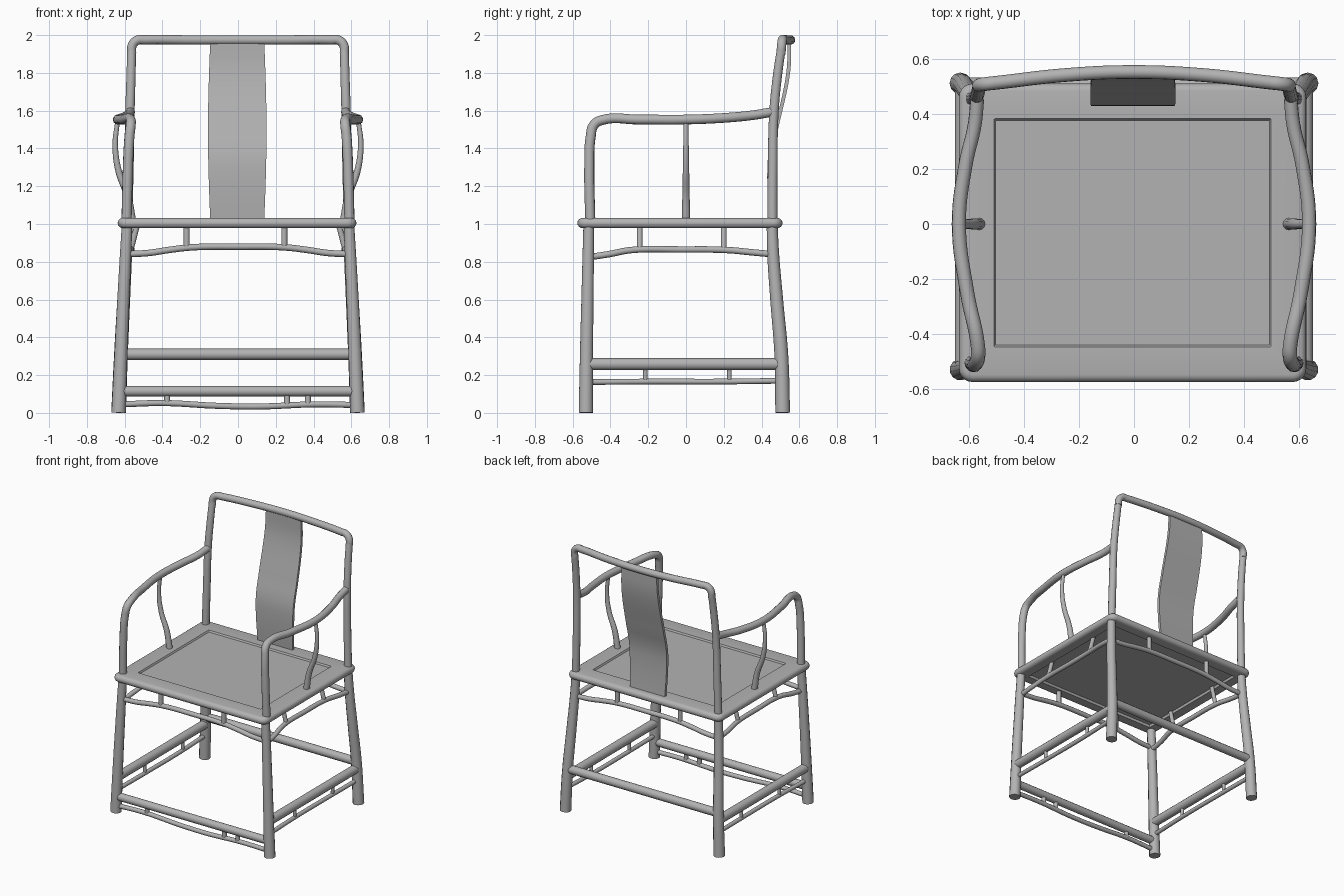
import bpy, bmesh, math
from mathutils import Vector

cube = bpy.data.objects.get("Cube")
if cube:
    bpy.data.objects.remove(cube, do_unlink=True)

# One plain grey for the whole chair
GREY = (0.45, 0.45, 0.45, 1)
grey = bpy.data.materials.new("plain_grey")
grey.use_nodes = True
grey.diffuse_color = GREY
grey.node_tree.nodes["Principled BSDF"].inputs["Base Color"].default_value = GREY


def finish(obj, angle=40):
    """Give the part its material and smooth its round surfaces."""
    bpy.ops.object.select_all(action='DESELECT')
    obj.select_set(True)
    bpy.context.view_layer.objects.active = obj
    if obj.type == 'CURVE':
        bpy.ops.object.convert(target='MESH')
        obj = bpy.context.object
    obj.data.materials.clear()
    obj.data.materials.append(grey)
    bpy.ops.object.shade_smooth_by_angle(angle=math.radians(angle))
    return obj


def rod(name, points, radius, end_radius=None):
    """A round bar through the points, tapering if an end radius is given."""
    end_radius = end_radius or radius
    curve = bpy.data.curves.new(name, 'CURVE')
    curve.dimensions = '3D'
    curve.bevel_depth = 1
    curve.bevel_resolution = 4
    curve.resolution_u = 8
    curve.use_fill_caps = True
    spline = curve.splines.new('BEZIER')
    spline.bezier_points.add(len(points) - 1)
    for i, (bp, p) in enumerate(zip(spline.bezier_points, points)):
        bp.co = p
        bp.radius = radius + (end_radius - radius) * i / (len(points) - 1)
        bp.handle_left_type = bp.handle_right_type = 'AUTO'
    obj = bpy.data.objects.new(name, curve)
    bpy.context.collection.objects.link(obj)
    return finish(obj)


def mesh_part(name, bm, angle=40):
    bmesh.ops.recalc_face_normals(bm, faces=bm.faces)
    mesh = bpy.data.meshes.new(name)
    bm.to_mesh(mesh)
    bm.free()
    obj = bpy.data.objects.new(name, mesh)
    bpy.context.collection.objects.link(obj)
    return finish(obj, angle)


# Seat: rounded frame with a sunken panel, lofted from (inset, height) rings
def seat_ring(bm, inset, z, steps=5):
    hx, hy = 0.632 - inset, 0.543 - inset
    r = max(0.05 - inset, 0.003)
    ring = []
    for k, (sx, sy) in enumerate([(1, 1), (-1, 1), (-1, -1), (1, -1)]):
        for s in range(steps + 1):
            a = math.pi / 2 * (k + s / steps)
            ring.append(bm.verts.new((sx * (hx - r) + r * math.cos(a) - 0.005,
                                      sy * (hy - r) + r * math.sin(a) - 0.032, z)))
    return ring


bm = bmesh.new()
profile = [(0.09, 0.995), (0.085, 0.978)]
for s in range(9):
    a = math.pi * (s / 8 - 0.5)
    profile.append((0.027 * (1 - math.cos(a)), 1.005 + 0.027 * math.sin(a)))
profile += [(0.128, 1.03), (0.134, 1.018)]
rings = [seat_ring(bm, d, z) for d, z in profile]
for low, high in zip(rings, rings[1:]):
    for i in range(len(low)):
        j = (i + 1) % len(low)
        bm.faces.new((low[i], low[j], high[j], high[i]))
bm.faces.new(rings[0])
bm.faces.new(rings[-1])
mesh_part("seat", bm, 30)

# Curved back splat
bm = bmesh.new()
rows = []
for s in range(25):
    t = s / 24
    z = 1.02 + 0.945 * t
    u = min(max((t - 0.3) / 0.62, 0), 1)
    y = 0.452 + 0.095 * u * u * (3 - 2 * u) - 0.012 * math.sin(math.pi * min(t / 0.5, 1))
    half = 0.143 + 0.012 * math.sin(math.pi * t)
    rows.append([bm.verts.new((sx * half - 0.004, y + dy, z))
                 for sx, dy in ((-1, -0.01), (1, -0.01), (1, 0.01), (-1, 0.01))])
for low, high in zip(rows, rows[1:]):
    for i in range(4):
        j = (i + 1) % 4
        bm.faces.new((low[i], low[j], high[j], high[i]))
bm.faces.new(rows[0])
bm.faces.new(rows[-1])
mesh_part("back_splat", bm)

# Top rail with turned-down ends
half_rail = [(0.563, 0.503, 1.90), (0.560, 0.506, 1.945), (0.535, 0.510, 1.972),
             (0.49, 0.515, 1.975), (0.25, 0.542, 1.974)]
rod("top_rail", half_rail + [(0, 0.553, 1.974)]
    + [(-x, y, z) for x, y, z in reversed(half_rail)], 0.025)

# Legs, posts, arms and side rails, mirrored
for side, label in ((1, "left"), (-1, "right")):
    def pts(*points):
        return [(side * x, y, z) for x, y, z in points]

    rod(label + "_front_leg", pts((0.632, -0.53, 0.001), (0.62, -0.527, 0.3),
                                  (0.602, -0.52, 0.7), (0.587, -0.515, 1.0)), 0.039, 0.029)
    rod(label + "_back_leg", pts((0.632, 0.512, 0.001), (0.62, 0.505, 0.3), (0.605, 0.48, 0.6),
                                 (0.592, 0.461, 0.85), (0.586, 0.456, 1.0)), 0.039, 0.029)
    rod(label + "_back_post", pts((0.586, 0.457, 1.0), (0.578, 0.459, 1.3), (0.572, 0.466, 1.6),
                                  (0.566, 0.486, 1.8), (0.563, 0.505, 1.93)), 0.027, 0.024)
    rod(label + "_arm", pts((0.59, -0.507, 1.02), (0.583, -0.512, 1.3), (0.575, -0.505, 1.46),
                            (0.568, -0.487, 1.525), (0.568, -0.445, 1.55),
                            (0.607, -0.25, 1.553), (0.637, 0, 1.553), (0.612, 0.22, 1.563),
                            (0.58, 0.36, 1.577), (0.57, 0.455, 1.593)), 0.027, 0.025)
    rod(label + "_arm_support", pts((0.562, 0, 1.02), (0.585, 0, 1.15), (0.632, 0, 1.28),
                                    (0.65, 0, 1.42), (0.637, 0, 1.55)), 0.022, 0.012)

    # Side stretcher and the thin rail below it
    rod(label + "_stretcher", pts((0.62, -0.52, 0.258), (0.62, 0.50, 0.258)), 0.032)
    rod(label + "_lower_rail", pts((0.622, -0.52, 0.163), (0.615, -0.2, 0.166),
                                   (0.615, 0.2, 0.166), (0.622, 0.50, 0.17)), 0.015)
    # Humped apron under the seat side
    rod(label + "_apron", pts((0.59, -0.51, 0.825), (0.585, -0.41, 0.84), (0.57, -0.29, 0.862),
                              (0.565, -0.02, 0.865), (0.57, 0.22, 0.862),
                              (0.585, 0.35, 0.85), (0.59, 0.46, 0.84)), 0.017)
    for n, y in enumerate((-0.245, 0.2)):
        rod(f"{label}_apron_strut_{n}", pts((0.568, y, 0.862), (0.535, y, 0.99)), 0.015)
        rod(f"{label}_lower_strut_{n}", pts((0.615, y + 0.03, 0.166), (0.618, y + 0.03, 0.25)), 0.012)

# Front and back aprons with struts
for label, y in (("front", -0.515), ("back", 0.455)):
    half = [(0.59, y, 0.84), (0.47, y, 0.847), (0.37, y, 0.862), (0.25, y, 0.876)]
    rod(label + "_apron", half + [(0, y, 0.88)]
        + [(-x, yy, z) for x, yy, z in reversed(half)], 0.017)
    for n, x in enumerate((-0.272, 0.245)):
        rod(f"{label}_apron_strut_{n}", [(x, y, 0.875), (x, y, 0.99)], 0.016)

# Stretchers between front legs and between back legs
rod("front_stretcher", [(-0.62, -0.53, 0.115), (0.62, -0.53, 0.115)], 0.028)
rod("back_stretcher", [(-0.615, 0.503, 0.31), (0.615, 0.503, 0.31)], 0.03)
rod("front_lower_rail", [(-0.62, -0.53, 0.045), (-0.4, -0.53, 0.052), (-0.1, -0.53, 0.037),
                         (0.12, -0.53, 0.034), (0.4, -0.53, 0.045), (0.62, -0.53, 0.042)], 0.016)
for n, x in enumerate((-0.375, 0.26, 0.37)):
    rod(f"front_lower_strut_{n}", [(x, -0.53, 0.045), (x, -0.53, 0.11)], 0.016)
